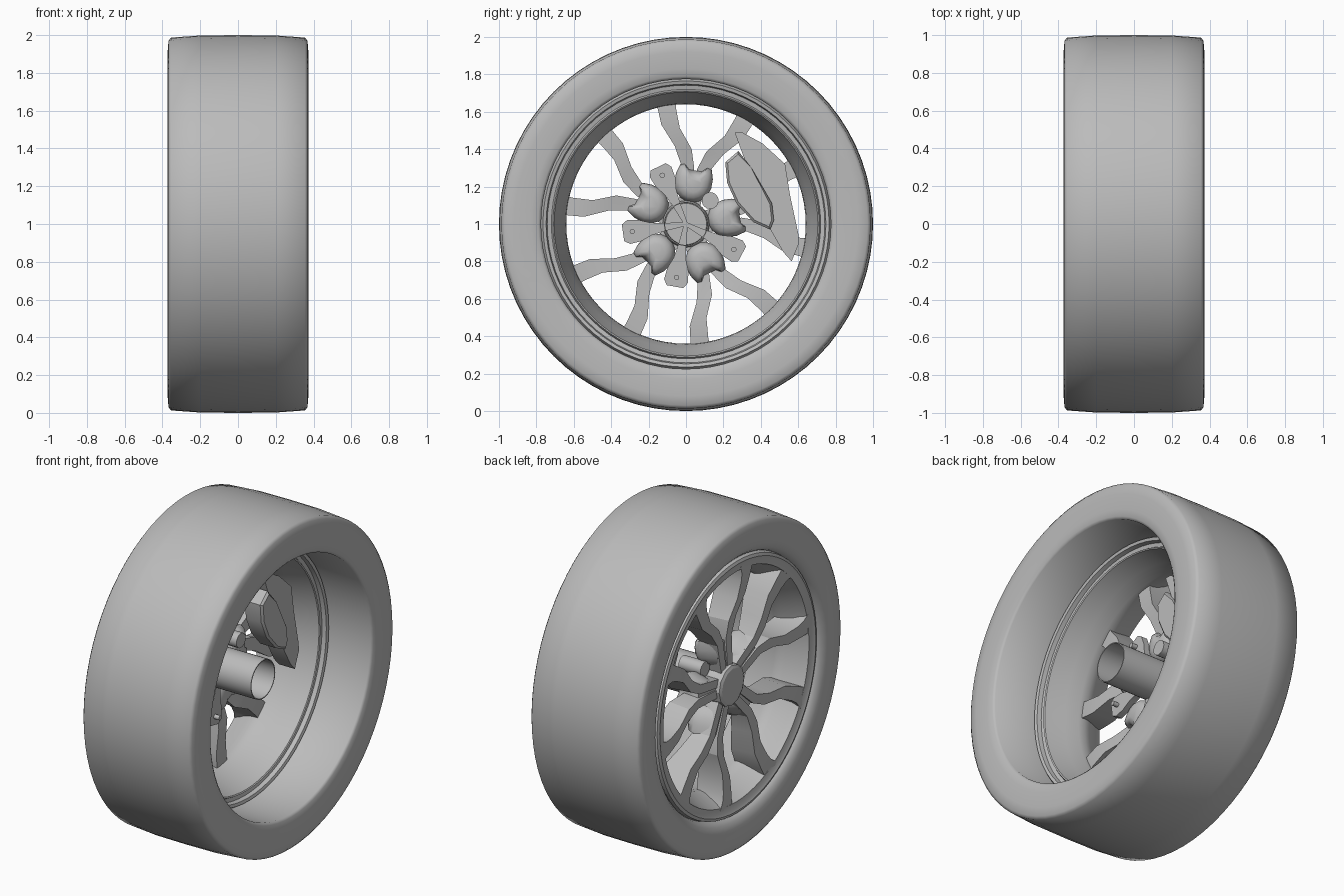
import bpy, bmesh, math
from mathutils import Vector

if "Cube" in bpy.data.objects:
    bpy.data.objects.remove(bpy.data.objects["Cube"])

grey = bpy.data.materials.new("plain grey")
grey.use_nodes = True
COLOUR = (0.5, 0.5, 0.5, 1)
grey.diffuse_color = COLOUR
grey.node_tree.nodes["Principled BSDF"].inputs["Base Color"].default_value = COLOUR

LOBES = [80 + 72 * k for k in range(5)]
ARMS = [116 + 72 * k for k in range(4)]


def finish(name, bm, smooth=35):
    bmesh.ops.recalc_face_normals(bm, faces=bm.faces)
    mesh = bpy.data.meshes.new(name)
    bm.to_mesh(mesh)
    bm.free()
    mesh.materials.append(grey)
    ob = bpy.data.objects.new(name, mesh)
    bpy.context.collection.objects.link(ob)
    bpy.ops.object.select_all(action="DESELECT")
    ob.select_set(True)
    bpy.context.view_layer.objects.active = ob
    bpy.ops.object.shade_smooth_by_angle(angle=math.radians(smooth))
    return ob


def polar(x, along, side, deg):
    """Point at an axle position, a distance along a spoke and to its side."""
    a = math.radians(deg)
    return Vector((x, along * math.cos(a) - side * math.sin(a),
                   1 + along * math.sin(a) + side * math.cos(a)))


def loft(bm, rings, closed=False):
    rows = [[bm.verts.new(p) for p in ring] for ring in rings]
    pairs = list(zip(rows, rows[1:]))
    if closed:
        pairs.append((rows[-1], rows[0]))
    n = len(rows[0])
    for a, b in pairs:
        for i in range(n):
            bm.faces.new((a[i], a[(i + 1) % n], b[(i + 1) % n], b[i]))
    if not closed:
        bm.faces.new(rows[0])
        bm.faces.new(rows[-1])


def revolve(name, profile, segments=72, smooth=35, closed=True):
    """Turn a profile of (axle position, radius) around the axle."""
    bm = bmesh.new()
    loft(bm, [[polar(x, r, 0, 360 * i / segments) for i in range(segments)]
              for x, r in profile], closed)
    return finish(name, bm, smooth)


def prism(bm, outline, deg, x0, x1):
    loft(bm, [[polar(x, u, v, deg) for u, v in outline] for x in (x0, x1)])


def circle(centre, radius, n):
    return [(centre + radius * math.cos(2 * math.pi * i / n),
             radius * math.sin(2 * math.pi * i / n)) for i in range(n)]


# Tyre: square shoulders, softly crowned tread, rounded outer bead, open bore
revolve("tyre", [(-.31, .775), (-.335, .785), (-.355, .805), (-.368, .84), (-.372, .92),
                 (-.368, .97), (-.355, .987), (-.2, .998), (0, 1), (.2, .998),
                 (.355, .987), (.368, .97), (.372, .92), (.37, .83), (.365, .79),
                 (.355, .775)], smooth=60)

# Rim: flat front ring, barrel narrowest behind the spokes, flared inner flange
revolve("rim", [(-.32, .778), (-.345, .772), (-.352, .755), (-.345, .74), (-.34, .705),
                (-.30, .69), (-.22, .65), (-.18, .64), (-.14, .645), (-.06, .67),
                (.03, .698), (.055, .705), (.06, .712), (.045, .72), (.05, .742),
                (.075, .748), (.08, .765), (.06, .778)])

# Twin spokes: distance out, side offset, half widths, front and rear position
PATH = [(.09, .03, .024, .026, -.29, -.2), (.30, .042, .028, .034, -.298, -.19),
        (.40, .086, .036, .046, -.305, -.17), (.50, .172, .040, .050, -.318, -.16),
        (.60, .212, .044, .052, -.332, -.16), (.65, .225, .05, .054, -.338, -.165),
        (.70, .235, .07, .054, -.343, -.19)]
bm = bmesh.new()
for deg in LOBES:
    for s in (1, -1):
        loft(bm, [[polar(front, u, s * v - wf, deg), polar(front, u, s * v + wf, deg),
                   polar(rear, u, s * v + wr, deg), polar(rear, u, s * v - wr, deg)]
                  for u, v, wf, wr, front, rear in PATH])
finish("twin_spokes", bm, 20)

# Domed webs that join each pair of spokes, notched between the two branches
HALF = [(.12, .02), (.135, .055), (.165, .085), (.21, .1), (.26, .1), (.31, .085),
        (.315, .06), (.29, .035)]
WEB = HALF + [(u, -v) for u, v in reversed(HALF)]
LAYERS = [(-.285, 1, .65), (-.24, 1, .82), (-.19, 1, 1), (-.16, .9, .92),
          (-.14, .72, .75), (-.13, .4, .45)]
bm = bmesh.new()
for deg in LOBES:
    loft(bm, [[polar(x, .21 + (u - .21) * along, v * side, deg) for u, v in WEB]
              for x, along, side in LAYERS])
finish("spoke_webs", bm, 50)

# Hub, faceted cap and hollow axle tube
revolve("hub", [(-.285, .11), (-.26, .125), (-.18, .125), (-.15, .11)], 32, closed=False)
revolve("hub_cap", [(-.318, .105), (-.31, .122), (-.27, .125)], 12, 20, closed=False)
revolve("axle_tube", [(-.16, .118), (.17, .118), (.17, .112), (-.16, .112)], 40)

# Carrier arms that widen outward, each with a bolt
bm = bmesh.new()
for deg in ARMS:
    prism(bm, [(0, -.01), (.12, -.022), (.19, -.034), (.25, -.058), (.31, -.064),
               (.34, -.045), (.34, .045), (.31, .064), (.25, .058), (.19, .034),
               (.12, .022), (0, .01)], deg, -.16, -.12)
finish("carrier_arms", bm)
bm = bmesh.new()
for deg in ARMS:
    prism(bm, circle(.29, .014, 12), deg, -.2, -.085)
finish("carrier_bolts", bm)

# Small sensor barrel beside the axle
bm = bmesh.new()
prism(bm, circle(.18, .045, 16), 44, -.22, -.07)
finish("sensor_barrel", bm)

# Brake caliper: crescent body with a thick pad housing on its inner side
bm = bmesh.new()
prism(bm, [(.26, .49), (.30, .49), (.41, .43), (.53, .32), (.555, .16), (.60, -.05),
           (.605, -.1), (.565, -.2), (.52, -.15), (.44, -.01), (.40, .12),
           (.33, .30)], 0, -.12, -.01)
finish("caliper_body", bm)
bm = bmesh.new()
prism(bm, [(.21, .33), (.28, .39), (.35, .30), (.46, .11), (.47, .02), (.45, -.03),
           (.36, .01), (.27, .11), (.22, .22)], 0, -.1, .015)
bmesh.ops.bevel(bm, geom=[e for e in bm.edges if all(v.co.x > 0 for v in e.verts)],
                offset=.012, segments=1, affect="EDGES")
finish("caliper_pad_housing", bm)
